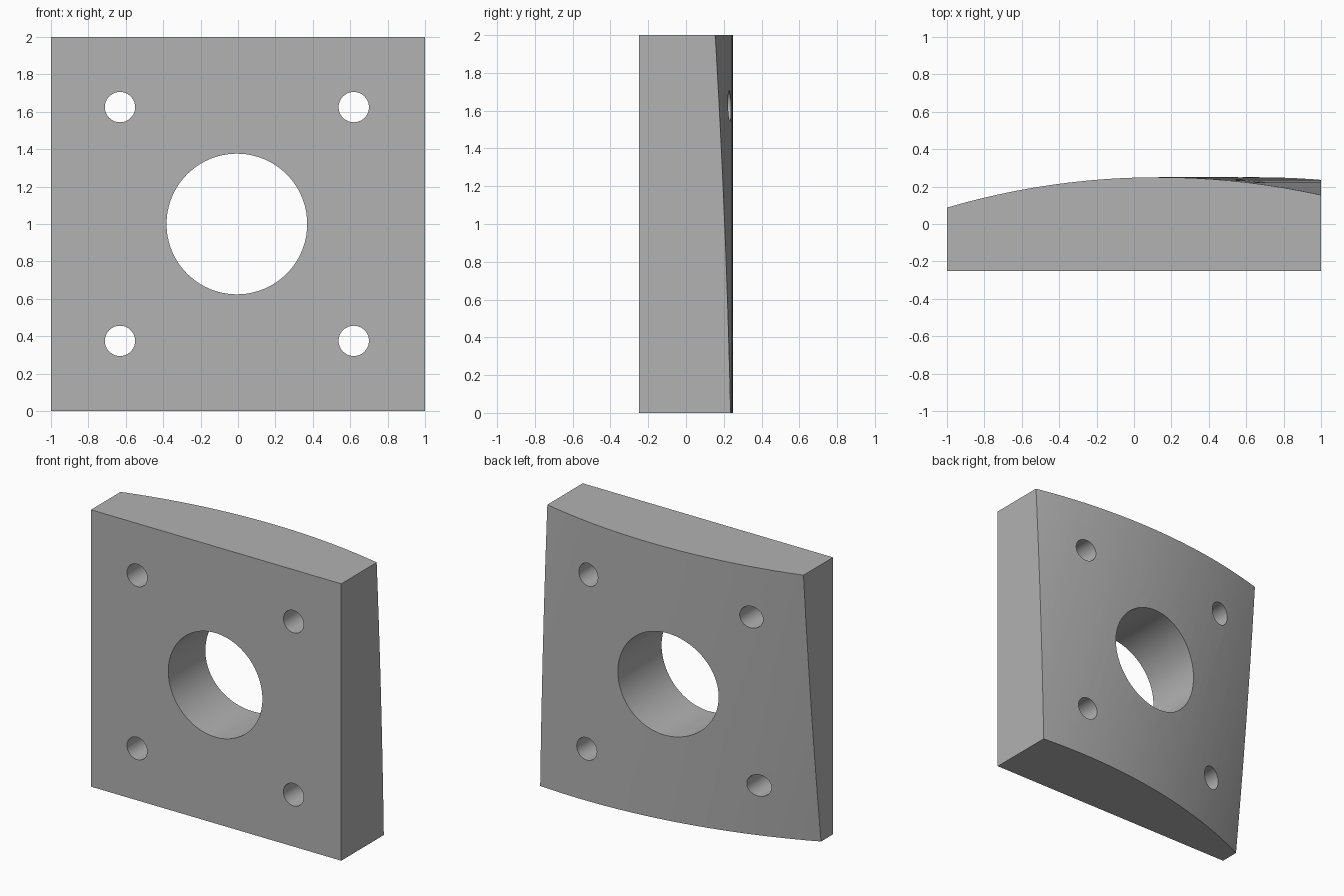
import bpy
import math

if "Cube" in bpy.data.objects:
    bpy.data.objects.remove(bpy.data.objects["Cube"], do_unlink=True)

FRONT, BACK = -0.25, 0.25      # front plane and crest of the curved back
BACK_RADIUS = 3.75
TILT = math.radians(15)
HOLE_X = -0.006                # centre of the hole pattern
BOLT_OFFSET = 0.625

# One plain grey
grey = bpy.data.materials.new("plain_grey")
grey.use_nodes = True
colour = (0.445, 0.445, 0.445, 1)
grey.diffuse_color = colour
grey.node_tree.nodes["Principled BSDF"].inputs["Base Color"].default_value = colour


def cylinder(name, radius, length, location, rotation, sides):
    bpy.ops.mesh.primitive_cylinder_add(vertices=sides, radius=radius, depth=length,
                                        location=location, rotation=rotation)
    obj = bpy.context.object
    obj.name = name
    obj.hide_render = True
    obj.data.materials.append(grey)
    return obj


def apply_boolean(target, tool, operation):
    mod = target.modifiers.new(tool.name, "BOOLEAN")
    mod.operation = operation
    mod.solver = "EXACT"
    mod.object = tool
    bpy.ops.object.select_all(action="DESELECT")
    bpy.context.view_layer.objects.active = target
    target.select_set(True)
    bpy.ops.object.modifier_apply(modifier=mod.name)
    bpy.data.objects.remove(tool, do_unlink=True)


# Square block, deeper than needed so the back can be trimmed
depth = 0.7
bpy.ops.mesh.primitive_cube_add(size=1, location=(0, FRONT + depth / 2, 1))
plate = bpy.context.object
plate.name = "mounting_plate"
plate.scale = (2, depth, 2)
bpy.ops.object.transform_apply(location=True, rotation=False, scale=True)
plate.data.materials.append(grey)

# Curved back: trimmed by a large cylinder whose axis leans sideways
back_form = cylinder("back_form", BACK_RADIUS, 8, (0.398, BACK - BACK_RADIUS, 1),
                     (0, -TILT, 0), 256)
apply_boolean(plate, back_form, "INTERSECT")

# Central bore and four bolt holes, all straight through from the front
through = (math.pi / 2, 0, 0)
bore = cylinder("bore_cutter", 0.376, 2, (HOLE_X, 0, 1), through, 96)
apply_boolean(plate, bore, "DIFFERENCE")
for sx in (-1, 1):
    for sz in (-1, 1):
        centre = (HOLE_X + sx * BOLT_OFFSET, 0, 1 + sz * BOLT_OFFSET)
        bolt = cylinder("bolt_hole_cutter", 0.081, 2, centre, through, 48)
        apply_boolean(plate, bolt, "DIFFERENCE")

# Smooth curved walls, crisp edges
bpy.ops.object.select_all(action="DESELECT")
bpy.context.view_layer.objects.active = plate
plate.select_set(True)
bpy.ops.object.shade_smooth_by_angle(angle=math.radians(20))
